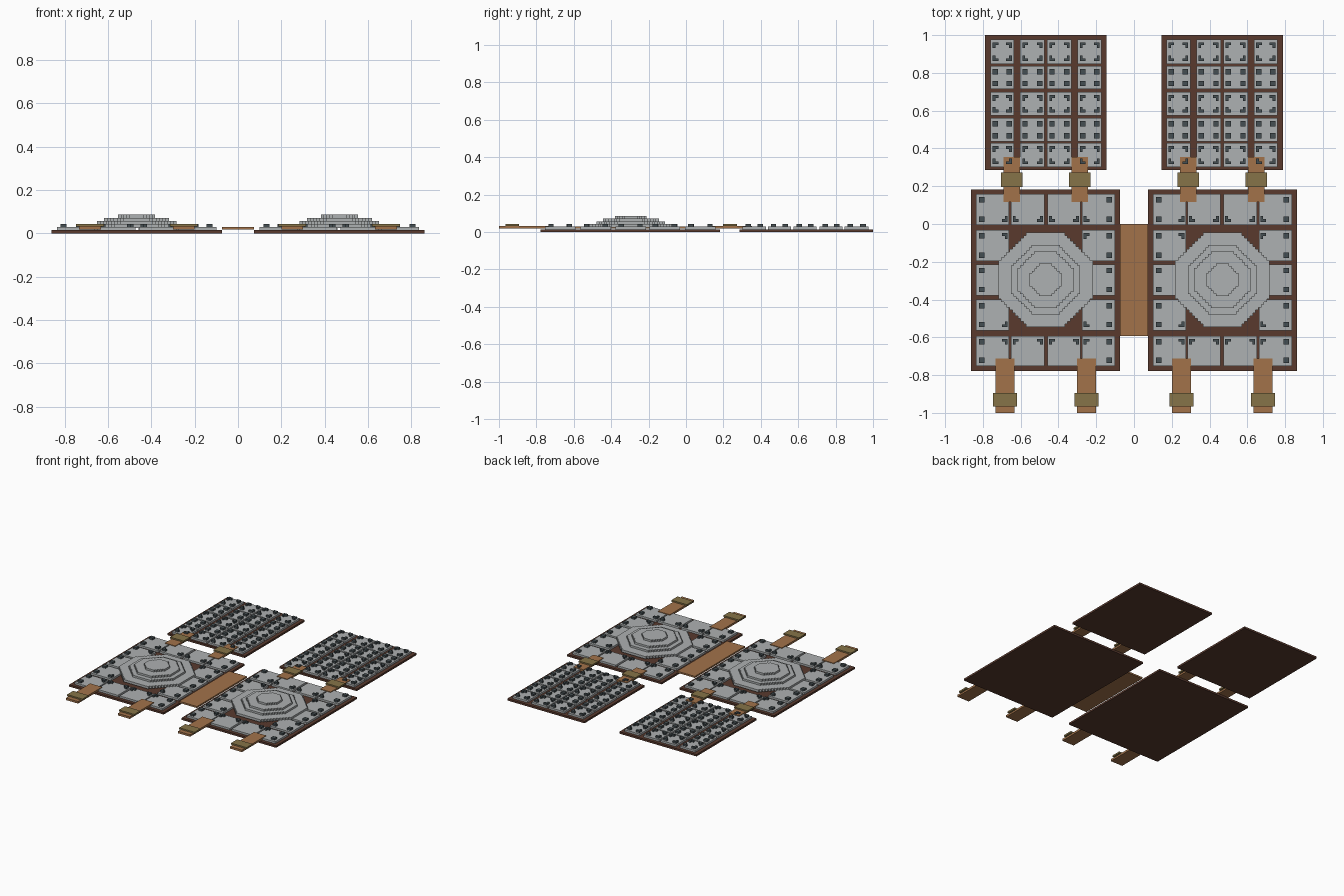
import bpy, bmesh, math
from mathutils import Matrix, Vector

if "Cube" in bpy.data.objects:
    bpy.data.objects.remove(bpy.data.objects["Cube"])

V = 2 / 140            # one layer of the stepped model
PX = 0.468             # x centre of each front and back plate


def material(name, rgb):
    m = bpy.data.materials.new(name)
    m.diffuse_color = (*rgb, 1)
    m.use_nodes = True
    m.node_tree.nodes["Principled BSDF"].inputs["Base Color"].default_value = m.diffuse_color
    return m


BROWN = material("dark brown backing", (0.10, 0.042, 0.027))
STEEL = material("grey steel", (0.42, 0.44, 0.445))
DARK = material("dark rivet", (0.06, 0.078, 0.085))
TAN = material("tan leather", (0.36, 0.17, 0.068))
BRASS = material("dull brass", (0.24, 0.175, 0.065))


def box(bm, x0, x1, y0, y1, z0, z1):
    mat = Matrix.Translation(((x0 + x1) / 2, (y0 + y1) / 2, (z0 + z1) / 2))
    mat = mat @ Matrix.Diagonal((abs(x1 - x0), abs(y1 - y0), z1 - z0, 1))
    bmesh.ops.create_cube(bm, size=1, matrix=mat)


def prism(bm, pts, z0, z1):
    face = bm.faces.new([bm.verts.new((x, y, z0)) for x, y in pts])
    ext = bmesh.ops.extrude_face_region(bm, geom=[face])["geom"]
    top = [v for v in ext if isinstance(v, bmesh.types.BMVert)]
    bmesh.ops.translate(bm, verts=top, vec=(0, 0, z1 - z0))


def finish(bm, name, mat):
    # every part is drawn on the -x side and mirrored for the other
    bmesh.ops.recalc_face_normals(bm, faces=bm.faces)
    me = bpy.data.meshes.new(name)
    bm.to_mesh(me)
    me.materials.append(mat)
    for side, s in (("left", 1), ("right", -1)):
        m = me if s == 1 else me.copy()
        if s == -1:
            m.transform(Matrix.Diagonal((-1, 1, 1, 1)))
            m.flip_normals()
        ob = bpy.data.objects.new(f"{side}_{name}", m)
        bpy.context.collection.objects.link(ob)
    bm.free()


def square_stud(bm, x, y):
    box(bm, x - V, x + V, y - V, y + V, 2 * V - 0.003, 3 * V)


def corner_stud(bm, x, y, sx, sy):
    # L shape whose elbow points to the tile corner (sx, sy)
    pts = [(1, 1), (-1.1, 1), (-1.1, 0), (0, 0), (0, -1.1), (1, -1.1)]
    prism(bm, [(x + sx * a * V, y + sy * b * V) for a, b in pts], 2 * V - 0.003, 3 * V)


# backing plates
bm = bmesh.new()
box(bm, -0.862, -0.074, -0.778, 0.183, 0, V)
finish(bm, "front_backing", BROWN)
bm = bmesh.new()
box(bm, -0.788, -0.145, 0.287, 1.0, 0, V)
finish(bm, "back_backing", BROWN)

# large tiles round the boss, with their studs
cols = [(-0.836, -0.661), (-0.650, -0.474), (-0.458, -0.283), (-0.275, -0.100)]
rows = [(-0.005, 0.159), (-0.196, -0.032), (-0.378, -0.215), (-0.563, -0.401), (-0.753, -0.592)]
tiles, studs = bmesh.new(), bmesh.new()
for r, (y0, y1) in enumerate(rows):
    for c, (x0, x1) in enumerate(cols):
        if 0 < r < 4 and 0 < c < 3:
            continue
        box(tiles, x0, x1, y0, y1, V - 0.003, 2 * V)
        for sx, x in ((-1, x0 + 0.031), (1, x1 - 0.031)):
            for sy, y in ((-1, y0 + 0.031), (1, y1 - 0.031)):
                if (c == 0 and sx < 0) or (c == 3 and sx > 0):
                    square_stud(studs, x, y)
                elif (r < 2 and sy == (-1 if r == 0 else 1)) or (r == 3 and sy < 0) or (r == 4 and sy > 0):
                    corner_stud(studs, x + sx * 0.008, y, sx, sy)
finish(tiles, "front_tiles", STEEL)
finish(studs, "front_studs", DARK)

# small tiles on the back plates, rows alternate corner and square studs
cols = [(-0.760, -0.635), (-0.603, -0.473), (-0.460, -0.330), (-0.298, -0.171)]
rows = [(0.847, 0.977), (0.714, 0.836), (0.575, 0.698), (0.438, 0.561), (0.302, 0.428)]
tiles, studs = bmesh.new(), bmesh.new()
for r, (y0, y1) in enumerate(rows):
    for x0, x1 in cols:
        box(tiles, x0, x1, y0, y1, V - 0.003, 2 * V)
        for sx, x in ((-1, x0 + 0.026), (1, x1 - 0.026)):
            for sy, y in ((-1, y0 + 0.03), (1, y1 - 0.03)):
                if r % 2:
                    square_stud(studs, x, y)
                else:
                    corner_stud(studs, x, y, sx, sy)
finish(tiles, "back_tiles", STEEL)
finish(studs, "back_studs", DARK)


# stepped octagonal boss
def stair_octagon(cx, cy, w):
    f = 0.41 * w
    n = max(2, round((w - f) / V))
    d = (w - f) / n
    quarter = []
    for i in range(n):
        quarter += [(w - i * d, f + i * d), (w - (i + 1) * d, f + i * d)]
    quarter.append((f, w))
    pts = []
    for k in range(4):
        rot = Matrix.Rotation(k * math.pi / 2, 2)
        for p in quarter:
            q = rot @ Vector(p)
            pts.append((cx + q.x, cy + q.y))
    return pts


bm = bmesh.new()
for i, w in enumerate((0.25, 0.183, 0.15, 0.085)):
    prism(bm, stair_octagon(-PX, -0.295, w), (2 + i) * V - 0.004, (3 + i) * V)
finish(bm, "boss", STEEL)

# straps and buckles
straps, buckles = bmesh.new(), bmesh.new()
for x in (-0.683, -0.251):
    box(straps, x - 0.05, x + 0.05, -1.0, -0.712, 0.018, 0.033)
    box(buckles, x - 0.064, x + 0.064, -0.966, -0.894, 0.031, 3 * V)
for x in (-0.647, -0.287):
    box(straps, x - 0.043, x + 0.043, 0.116, 0.354, 0.018, 0.033)
    box(buckles, x - 0.056, x + 0.056, 0.197, 0.273, 0.031, 3 * V)
finish(straps, "straps", TAN)
finish(buckles, "buckles", BRASS)

# leather panel joining the front plates
bm = bmesh.new()
box(bm, -0.074, 0, -0.594, 0, 0.018, 0.030)
finish(bm, "centre_panel", TAN)
